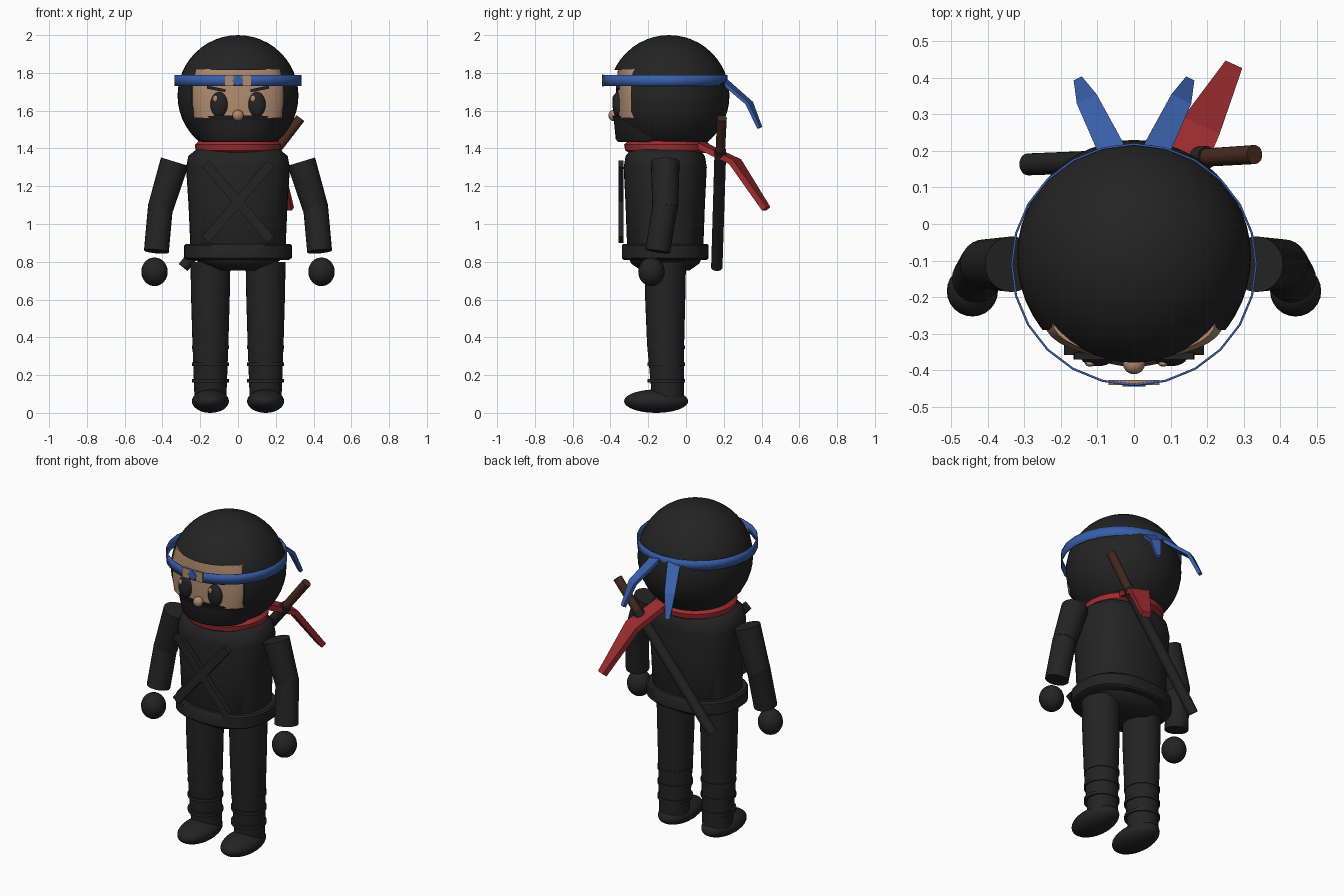
import bpy
import bmesh
import math
from mathutils import Vector, Matrix

if "Cube" in bpy.data.objects:
    bpy.data.objects.remove(bpy.data.objects["Cube"])


def material(name, color):
    m = bpy.data.materials.new(name)
    m.use_nodes = True
    m.diffuse_color = (*color, 1)
    m.node_tree.nodes["Principled BSDF"].inputs["Base Color"].default_value = (*color, 1)
    return m


BLACK = material("black cloth", (0.017, 0.017, 0.017))
SKIN = material("skin", (0.44, 0.26, 0.16))
BLUE = material("blue cloth", (0.04, 0.115, 0.4))
RED = material("red cloth", (0.35, 0.026, 0.03))
BROWN = material("brown grip", (0.065, 0.024, 0.014))


def finish(name, bm, mat, smooth=True):
    bmesh.ops.recalc_face_normals(bm, faces=bm.faces)
    mesh = bpy.data.meshes.new(name)
    bm.to_mesh(mesh)
    bm.free()
    mesh.materials.append(mat)
    ob = bpy.data.objects.new(name, mesh)
    bpy.context.collection.objects.link(ob)
    if smooth:
        bpy.ops.object.select_all(action="DESELECT")
        ob.select_set(True)
        bpy.context.view_layer.objects.active = ob
        bpy.ops.object.shade_smooth_by_angle(angle=math.radians(40))
    return ob


def loft(name, mat, sections, power=2.0, n=32, caps=True):
    """Stack of superellipses given as (z, centre x, centre y, rx, ry)."""
    bm = bmesh.new()
    rings = []
    for z, cx, cy, rx, ry in sections:
        ring = []
        for i in range(n):
            a = math.tau * i / n
            c, s = math.cos(a), math.sin(a)
            x = math.copysign(abs(c) ** (2 / power), c) * rx
            y = math.copysign(abs(s) ** (2 / power), s) * ry
            ring.append(bm.verts.new((cx + x, cy + y, z)))
        rings.append(ring)
    for low, high in zip(rings, rings[1:]):
        for i in range(n):
            j = (i + 1) % n
            bm.faces.new((low[i], low[j], high[j], high[i]))
    if caps:
        bm.faces.new(rings[0])
        bm.faces.new(rings[-1])
    return finish(name, bm, mat)


def ellipsoid(name, mat, center, radii, n=32):
    bm = bmesh.new()
    bmesh.ops.create_uvsphere(bm, u_segments=n, v_segments=n // 2, radius=1,
                              matrix=Matrix.Translation(center) @ Matrix.Diagonal((*radii, 1)))
    return finish(name, bm, mat)


def rod(name, mat, start, end, r1, r2, n=24):
    a, b = Vector(start), Vector(end)
    spin = (b - a).to_track_quat("Z", "Y").to_matrix().to_4x4()
    bm = bmesh.new()
    bmesh.ops.create_cone(bm, cap_ends=True, segments=n, radius1=r1, radius2=r2,
                          depth=(b - a).length, matrix=Matrix.Translation((a + b) / 2) @ spin)
    return finish(name, bm, mat)


def block(name, mat, center, size, tilt=0.0):
    bm = bmesh.new()
    bmesh.ops.create_cube(bm, size=1, matrix=Matrix.Translation(center)
                          @ Matrix.Rotation(tilt, 4, "Y") @ Matrix.Diagonal((*size, 1)))
    return finish(name, bm, mat, smooth=False)


def thicken(ob, amount):
    mod = ob.modifiers.new("thickness", "SOLIDIFY")
    mod.thickness = amount
    mod.offset = 0


def ribbon(name, mat, path, widths, thickness):
    points = [Vector(p) for p in path]
    run = points[-1] - points[0]
    side = Vector((run.y, -run.x, 0)).normalized()
    bm = bmesh.new()
    pairs = [(bm.verts.new(p - side * w / 2), bm.verts.new(p + side * w / 2))
             for p, w in zip(points, widths)]
    for (a, b), (c, d) in zip(pairs, pairs[1:]):
        bm.faces.new((a, b, d, c))
    thicken(finish(name, bm, mat, smooth=False), thickness)


# Hood with the face opening cut away
hood = ellipsoid("hood", BLACK, (0, -0.09, 1.68), (0.32, 0.32, 0.32), 48)
cutter = block("hood_cutter", BLACK, (0, -0.54, 1.693), (1, 0.5, 0.245))
cutter.hide_render = True
cutter.hide_viewport = True
cut = hood.modifiers.new("face opening", "BOOLEAN")
cut.operation = "DIFFERENCE"
cut.solver = "EXACT"
cut.object = cutter

# Face and mask
loft("face", SKIN, [(1.56, 0, -0.27, 0.232, 0.1), (1.63, 0, -0.27, 0.245, 0.1),
                    (1.74, 0, -0.27, 0.245, 0.1), (1.82, 0, -0.27, 0.222, 0.09)])
loft("mask", BLACK, [(1.435, 0, -0.2, 0.19, 0.16), (1.45, 0, -0.2, 0.205, 0.172),
                     (1.575, 0, -0.2, 0.235, 0.185)])
ellipsoid("nose", SKIN, (0, -0.383, 1.575), (0.03, 0.028, 0.03), 16)
for side, label in ((1, "left"), (-1, "right")):
    x = 0.1 * side
    ellipsoid(label + "_eye", BLACK, (x, -0.363, 1.633), (0.046, 0.026, 0.066), 24)
    ellipsoid(label + "_eye_glint", SKIN, (x - 0.02, -0.382, 1.663), (0.014, 0.008, 0.018), 12)
    block(label + "_eyebrow", BLACK, (0.115 * side, -0.361, 1.715),
          (0.1, 0.02, 0.016), -0.2 * side)

# Headband, its plate and knotted tails
band = loft("headband", BLUE, [(z, 0, -0.111, 0.334, 0.329) for z in (1.73, 1.79)],
            n=24, caps=False)
thicken(band, 0.006)
block("headband_plate", SKIN, (0, -0.433, 1.76), (0.14, 0.014, 0.06))
block("plate_diamond", BLUE, (0, -0.441, 1.76), (0.044, 0.006, 0.044), math.pi / 4)
for side, label in ((1, "left"), (-1, "right")):
    ribbon(label + "_headband_tail", BLUE,
           [(0.055 * side, 0.19, 1.765), (0.126 * side, 0.335, 1.64), (0.15 * side, 0.39, 1.51)],
           (0.075, 0.06, 0.025), 0.02)

# Scarf with a trailing end
loft("scarf", RED, [(1.375, 0, -0.1, 0.2, 0.2), (1.39, 0, -0.1, 0.225, 0.222),
                    (1.42, 0, -0.1, 0.228, 0.228), (1.445, 0, -0.1, 0.2, 0.2)])
ribbon("scarf_tail", RED, [(0.11, 0.08, 1.415), (0.18, 0.26, 1.33), (0.268, 0.425, 1.08)],
       (0.1, 0.11, 0.05), 0.032)

# Torso, belt and crossed chest straps
loft("torso", BLACK, [(0.755, 0, -0.11, 0.12, 0.13), (0.79, 0, -0.11, 0.2, 0.18),
                      (0.83, 0, -0.11, 0.25, 0.2), (1.1, 0, -0.11, 0.262, 0.21),
                      (1.3, 0, -0.11, 0.275, 0.22), (1.36, 0, -0.11, 0.263, 0.21),
                      (1.395, 0, -0.11, 0.22, 0.18)], power=2.4, n=40)
loft("belt", BLACK, [(0.81, 0, -0.11, 0.27, 0.22), (0.82, 0, -0.11, 0.285, 0.23),
                     (0.885, 0, -0.11, 0.285, 0.23), (0.895, 0, -0.11, 0.275, 0.222)],
     power=2.4, n=40)
for side, label in ((1, "rising"), (-1, "falling")):
    block(label + "_chest_strap", BLACK, (0, -0.345, 1.118), (0.53, 0.026, 0.05),
          -math.atan2(0.42, 0.36) * side)

# Sword slung across the back
tip, guard, pommel = (-0.29, 0.163, 0.77), (0.2, 0.182, 1.39), (0.33, 0.19, 1.56)
rod("scabbard", BLACK, tip, guard, 0.03, 0.031)
rod("sword_grip", BROWN, guard, pommel, 0.025, 0.026)

for s, label in ((1, "left"), (-1, "right")):
    # Arms and hands
    elbow = (0.41 * s, -0.11, 1.085)
    rod(label + "_upper_arm", BLACK, (0.335 * s, -0.11, 1.33), elbow, 0.076, 0.068)
    ellipsoid(label + "_elbow", BLACK, elbow, (0.066, 0.066, 0.066), 24)
    rod(label + "_forearm", BLACK, (0.41 * s, -0.11, 1.1), (0.432 * s, -0.15, 0.855), 0.066, 0.066)
    ellipsoid(label + "_hand", BLACK, (0.442 * s, -0.183, 0.747), (0.07, 0.07, 0.076), 24)

    # Legs, shin wraps and feet
    x = 0.146 * s
    loft(label + "_leg", BLACK, [(0.07, x, -0.095, 0.084, 0.084), (0.36, x, -0.108, 0.095, 0.098),
                                 (0.6, x, -0.11, 0.102, 0.106), (0.8, x, -0.11, 0.106, 0.11)])
    for i, z in enumerate((0.17, 0.258, 0.348)):
        loft(f"{label}_shin_wrap_{i + 1}", BLACK,
             [(z - 0.01, x, -0.105, 0.098, 0.1), (z + 0.01, x, -0.105, 0.098, 0.1)])
    ellipsoid(label + "_foot", BLACK, (x, -0.158, 0.062), (0.098, 0.17, 0.062))
